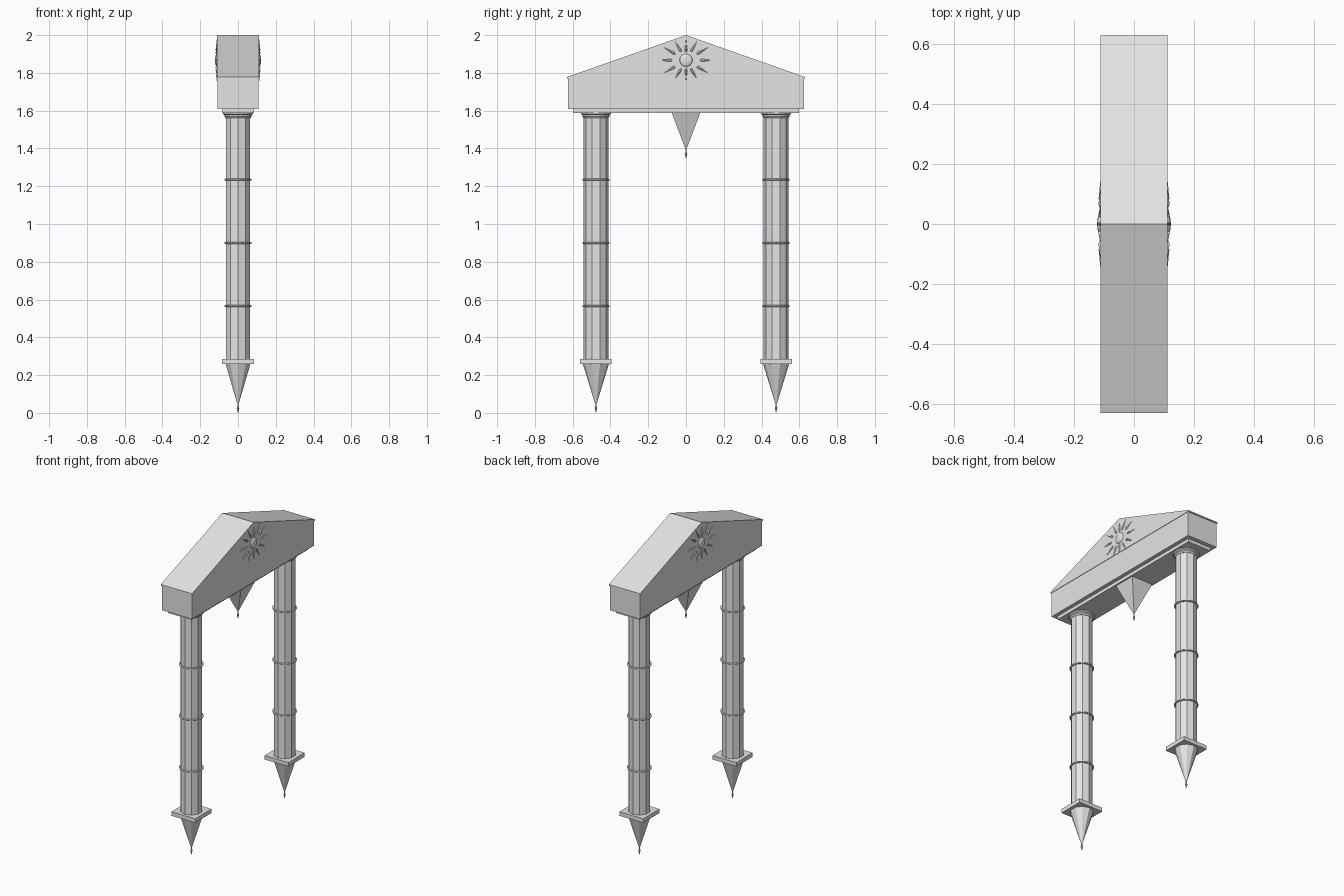
import bpy
import math
from mathutils import Matrix

cube = bpy.data.objects.get("Cube")
if cube:
    bpy.data.objects.remove(cube, do_unlink=True)

stone = bpy.data.materials.new("pale grey stone")
stone.use_nodes = True
GREY = (0.78, 0.78, 0.78, 1)
stone.diffuse_color = GREY
stone.node_tree.nodes["Principled BSDF"].inputs["Base Color"].default_value = GREY


def make_object(name, verts, faces):
    mesh = bpy.data.meshes.new(name)
    mesh.from_pydata(verts, [], faces)
    mesh.materials.append(stone)
    obj = bpy.data.objects.new(name, mesh)
    bpy.context.collection.objects.link(obj)
    return obj


def extrude_profile(name, profile, half_x):
    """Extrude a closed (y, z) outline across x."""
    n = len(profile)
    verts = [(x, y, z) for x in (-half_x, half_x) for y, z in profile]
    faces = [tuple(reversed(range(n))), tuple(range(n, 2 * n))]
    faces += [(i, (i + 1) % n, n + (i + 1) % n, n + i) for i in range(n)]
    return make_object(name, verts, faces)


def box(name, y, half_x, half_y, z0, z1):
    outline = [(y - half_y, z0), (y + half_y, z0), (y + half_y, z1), (y - half_y, z1)]
    return extrude_profile(name, outline, half_x)


def lathe(name, profile, sides, y=0, turn=math.pi / 2):
    """Turn (radius, z) pairs, listed from bottom to top, with flat sides."""
    verts = []
    for r, z in profile:
        for i in range(sides):
            a = turn + math.tau * i / sides
            verts.append((r * math.cos(a), y + r * math.sin(a), z))
    faces = [tuple(reversed(range(sides)))]
    for k in range(len(profile) - 1):
        for i in range(sides):
            j = (i + 1) % sides
            faces.append((k * sides + i, k * sides + j,
                          (k + 1) * sides + j, (k + 1) * sides + i))
    last = (len(profile) - 1) * sides
    faces.append(tuple(range(last, last + sides)))
    return make_object(name, verts, faces)


def finial(name, y, z):
    """Small drop-shaped tip hanging below a spike."""
    lathe(name, [(0.0005, z), (0.007, z + 0.026), (0.003, z + 0.037),
                 (0.004, z + 0.06)], 8, y)


# Pediment, beam and the narrower course beneath it
extrude_profile("pediment_roof", [(-0.63, 1.77), (0.63, 1.77), (0.63, 1.778),
                                  (0, 2.0), (-0.63, 1.778)], 0.112)
box("main_beam", 0, 0.109, 0.624, 1.61, 1.772)
box("lower_course", 0, 0.085, 0.597, 1.588, 1.612)

# Hanging pyramid in the middle
lathe("hanging_pyramid", [(0.003, 1.395), (0.108, 1.59)], 4, turn=math.pi / 4)
finial("hanging_finial", 0, 1.345)

# Columns, each with rings, plinth and pointed foot
for side, y in (("front", -0.477), ("back", 0.477)):
    lathe(side + "_column", [(0.066, 0.28), (0.066, 1.575)], 10, y)
    lathe(side + "_capital", [(0.066, 1.562), (0.072, 1.57), (0.071, 1.577),
                              (0.079, 1.583), (0.079, 1.592)], 20, y)
    for i in range(3):
        z = 0.565 + 0.335 * i
        lathe(f"{side}_ring_{i + 1}", [(0.066, z - 0.005), (0.072, z - 0.003),
                                       (0.072, z + 0.003), (0.066, z + 0.005)], 20, y)
    box(side + "_plinth", y, 0.086, 0.083, 0.26, 0.286)
    lathe(side + "_foot_spike", [(0.003, 0.045), (0.07, 0.262)], 10, y)
    finial(side + "_foot_finial", y, 0)

# Sun ornament on both broad faces
SUN_Z = 1.867
for side, s in (("left", 1), ("right", -1)):
    bpy.ops.mesh.primitive_uv_sphere_add(segments=20, ring_count=12, radius=0.034,
                                         location=(s * 0.112, 0, SUN_Z))
    disc = bpy.context.object
    disc.name = side + "_sun_disc"
    disc.scale.x = 0.32
    disc.data.materials.append(stone)
    bpy.ops.object.shade_smooth()
    for i in range(12):
        a = math.tau * i / 12
        stretch = 0.015 * math.cos(2 * a)
        ray = lathe(f"{side}_sun_ray_{i + 1}",
                    [(0.004, 0.058 + stretch), (0.007, 0.07 + stretch),
                     (0.0008, 0.125 + stretch)], 6)
        ray.matrix_world = (Matrix.Translation((s * 0.112, 0, SUN_Z))
                            @ Matrix.Rotation(a + math.pi / 2, 4, "X"))
